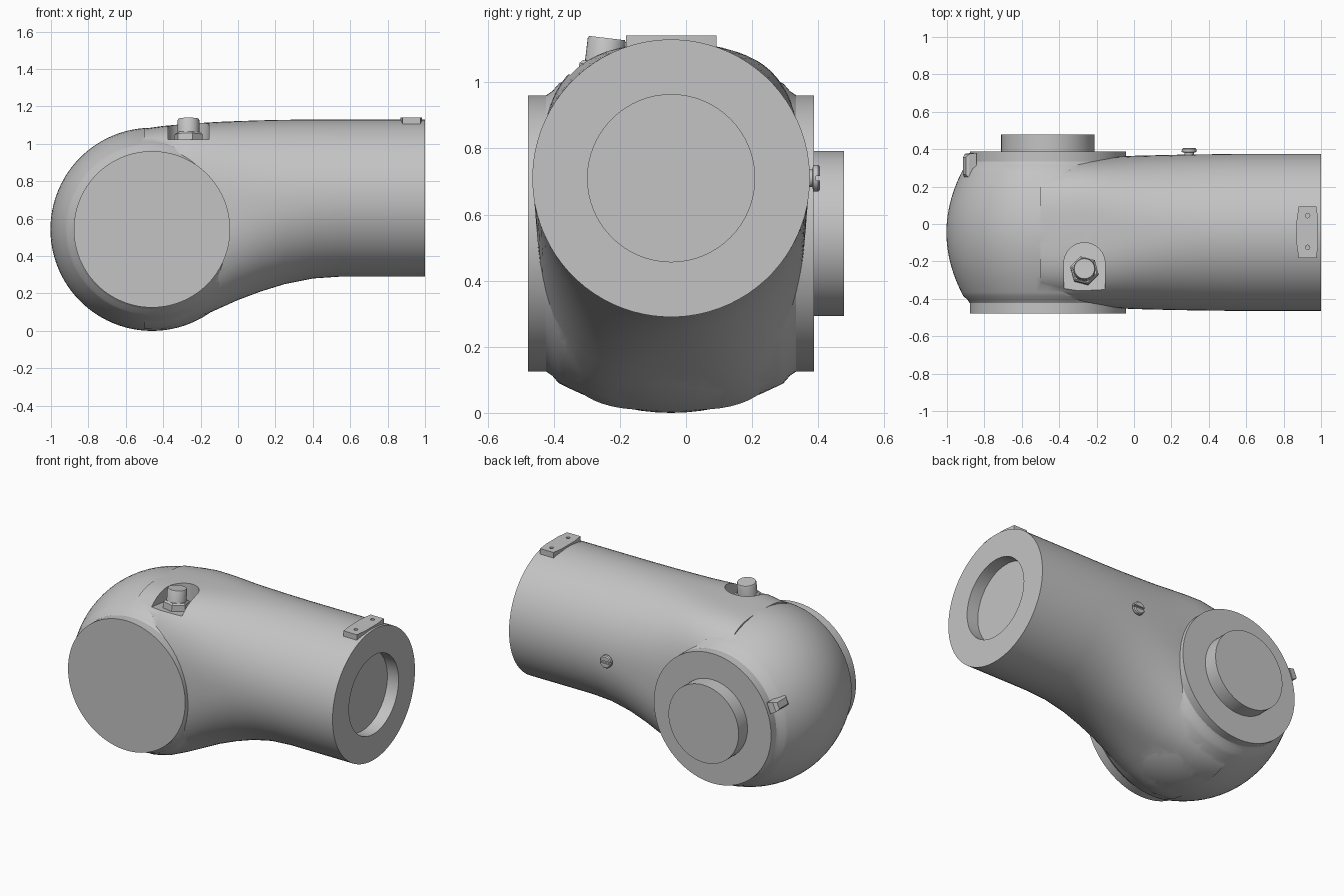
import bpy, bmesh, math
from mathutils import Vector

old = bpy.data.objects.get("Cube")
if old:
    bpy.data.objects.remove(old, do_unlink=True)

grey = bpy.data.materials.new("cast_grey")
grey.use_nodes = True
colour = (0.55, 0.55, 0.55, 1)
grey.diffuse_color = colour
grey.node_tree.nodes["Principled BSDF"].inputs["Base Color"].default_value = colour

AXIS_Y = -0.045             # centre plane of the casing
TUBE_Z = 0.71               # height of the tube axis
HUB_X, HUB_Z = -0.46, 0.543  # axis of the joint hub


def loft(name, rings):
    """Skin a list of equal-length rings and cap both ends."""
    bm = bmesh.new()
    loops = [[bm.verts.new(p) for p in ring] for ring in rings]
    n = len(loops[0])
    for a, b in zip(loops, loops[1:]):
        for i in range(n):
            j = (i + 1) % n
            bm.faces.new((a[i], a[j], b[j], b[i]))
    bm.faces.new(loops[0][::-1])
    bm.faces.new(loops[-1])
    bmesh.ops.recalc_face_normals(bm, faces=bm.faces[:])
    mesh = bpy.data.meshes.new(name)
    bm.to_mesh(mesh)
    bm.free()
    mesh.materials.append(grey)
    obj = bpy.data.objects.new(name, mesh)
    bpy.context.collection.objects.link(obj)
    return obj


def turned(name, base, axis, profile, sides=64):
    """Solid of revolution from (distance along axis, radius) pairs."""
    axis = Vector(axis).normalized()
    u = axis.orthogonal().normalized()
    v = axis.cross(u)
    turn = [math.tau * i / sides for i in range(sides)]
    return loft(name, [[Vector(base) + axis * d + (u * math.cos(t) + v * math.sin(t)) * r
                        for t in turn] for d, r in profile])


def prism(name, outline, low, high):
    """Upright prism; low and high give z from (x, y)."""
    return loft(name, [[(x, y, f(x, y)) for x, y in outline] for f in (low, high)])


def select(obj):
    bpy.ops.object.select_all(action='DESELECT')
    obj.select_set(True)
    bpy.context.view_layer.objects.active = obj


def combine(obj, other, operation):
    other.hide_render = True
    mod = obj.modifiers.new(operation.lower(), 'BOOLEAN')
    mod.operation = operation
    mod.solver = 'EXACT'
    mod.object = other
    select(obj)
    bpy.ops.object.modifier_apply(modifier=mod.name)
    bpy.data.objects.remove(other, do_unlink=True)


def smooth(obj, degrees=30):
    select(obj)
    bpy.ops.object.shade_smooth_by_angle(angle=math.radians(degrees))


# Barrel-shaped hub with a flat disc on each side
hub_profile = [(-0.433, 0.418), (-0.378, 0.418), (-0.36, 0.43), (-0.34, 0.453)]
for k in range(-7, 8):
    d = 0.32 * k / 7
    hub_profile.append((d, 0.543 - 0.78 * d * d))
hub_profile += [(0.34, 0.453), (0.36, 0.43), (0.378, 0.418), (0.432, 0.418)]
casing = turned("elbow_casing", (HUB_X, AXIS_Y, HUB_Z), (0, 1, 0), hub_profile, 96)

# Tube sections: x, top, bottom, half width, squareness
sections = [
    (-0.5, 1.082, 0.008, 0.385, 3.4),
    (-0.4, 1.096, 0.008, 0.39, 3.4),
    (-0.3, 1.105, 0.035, 0.40, 3.4),
    (-0.2, 1.112, 0.075, 0.402, 3.1),
    (-0.1, 1.118, 0.12, 0.405, 2.75),
    (0.0, 1.122, 0.165, 0.41, 2.45),
    (0.12, 1.126, 0.21, 0.413, 2.25),
    (0.25, 1.129, 0.25, 0.416, 2.1),
    (0.4, 1.13, 0.28, 0.418, 2.02),
    (0.55, 1.13, 0.29, 0.42, 2),
    (1.0, 1.13, 0.29, 0.42, 2),
]


def bend(value, power):
    return math.copysign(abs(value) ** (2 / power), value)


rings = []
for x, top, bottom, half, power in sections:
    ring = []
    for i in range(80):
        t = math.tau * (i + 0.5) / 80
        ring.append((x, AXIS_Y + half * bend(math.cos(t), power),
                     (top + bottom) / 2 + (top - bottom) / 2 * bend(math.sin(t), power)))
    rings.append(ring)
combine(casing, loft("tube", rings), 'UNION')

# Bore in the open end of the tube
bore = turned("bore_cutter", (0.92, AXIS_Y, TUBE_Z), (1, 0, 0), [(0, 0.253), (0.2, 0.253)])
combine(casing, bore, 'DIFFERENCE')

# Arched pocket with a sloping floor
port_x, arch_y, arch_r = -0.265, -0.21, 0.11
arch = [(port_x + arch_r * math.cos(math.pi * i / 16),
         arch_y + arch_r * math.sin(math.pi * i / 16)) for i in range(17)]
arch += [(port_x - arch_r, -0.36), (port_x + arch_r, -0.36)]
pocket = prism("pocket_cutter", arch, lambda x, y: 0.986 - 0.12 * y, lambda x, y: 1.3)
pocket.location.z = -0.005
bpy.context.view_layer.update()
combine(casing, pocket, 'DIFFERENCE')
smooth(casing)

# Rear output boss
smooth(turned("rear_boss", (HUB_X, 0.37, HUB_Z), (0, 1, 0), [(0, 0.25), (0.108, 0.25)]))

# Cable connector standing in the pocket
lean = (0, 0.12, 1)
turned("connector_nut", (port_x, -0.255, 0.99), lean, [(0, 0.078), (0.06, 0.078), (0.07, 0.068)], 6)
smooth(turned("connector_plug", (port_x, -0.255, 1.0), lean,
              [(0, 0.058), (0.128, 0.058), (0.135, 0.054)], 32))

# Clamp plate with two screw holes at the tube end
outline = [(0.88, -0.182), (0.975, -0.182), (0.985, -0.11), (0.985, 0.02),
           (0.975, 0.093), (0.88, 0.093), (0.87, 0.02), (0.87, -0.11)]
plate = prism("clamp_plate", outline, lambda x, y: 1.1, lambda x, y: 1.142)
for y in (-0.125, 0.045):
    hole = turned("hole_cutter", (0.928, y, 1.122), (0, 0, 1), [(0, 0.012), (0.1, 0.012)], 16)
    combine(plate, hole, 'DIFFERENCE')
smooth(plate)

# Slotted screw on the back of the tube
screw = turned("side_screw", (0.295, 0.34, TUBE_Z), (0, 1, 0),
               [(0, 0.026), (0.043, 0.026), (0.044, 0.04), (0.06, 0.04), (0.066, 0.034)], 24)
slot = prism("slot_cutter", [(0.24, 0.394), (0.35, 0.394), (0.35, 0.45), (0.24, 0.45)],
             lambda x, y: TUBE_Z - 0.007, lambda x, y: TUBE_Z + 0.007)
combine(screw, slot, 'DIFFERENCE')
smooth(screw)

# Small tapered lug beside the rear disc
out = Vector((-0.92, 0, 0.39)).normalized()
across = Vector((0.39, 0, 0.92)).normalized()
root = Vector((HUB_X, 0.31, HUB_Z)) + out * 0.43


def lug_ring(height, length, width):
    return [root + out * height + Vector((0, sy * length, 0)) + across * sx * width
            for sx, sy in ((-1, -1), (1, -1), (1, 1), (-1, 1))]


loft("hub_lug", [lug_ring(0, 0.07, 0.035), lug_ring(0.04, 0.065, 0.03), lug_ring(0.055, 0.045, 0.02)])
bpy.ops.object.select_all(action='DESELECT')
